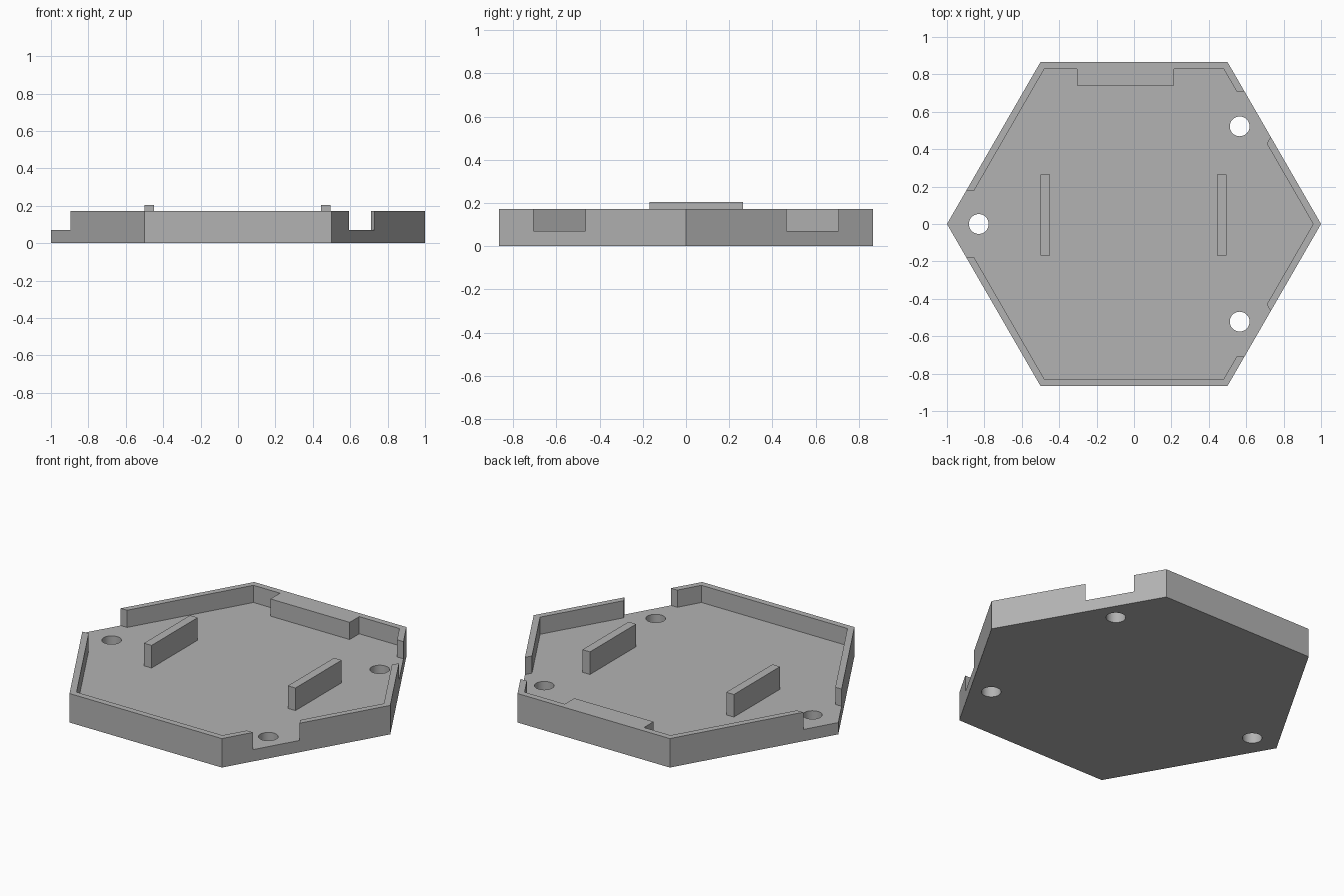
import bpy
import bmesh
from math import cos, sin, pi

if "Cube" in bpy.data.objects:
    bpy.data.objects.remove(bpy.data.objects["Cube"], do_unlink=True)

FLOOR, RIM, RIB_TOP = 0.07, 0.172, 0.204
APOTHEM = cos(pi / 6)

grey = bpy.data.materials.new("plain_grey")
grey.use_nodes = True
colour = (0.45, 0.45, 0.45, 1)
grey.diffuse_color = colour
grey.node_tree.nodes["Principled BSDF"].inputs["Base Color"].default_value = colour


def ring(radius, count, cx=0, cy=0):
    """Corner points of a regular polygon."""
    return [(cx + radius * cos(2 * pi * i / count),
             cy + radius * sin(2 * pi * i / count)) for i in range(count)]


def rect(x0, x1, y0, y1):
    return [(x0, y0), (x1, y0), (x1, y1), (x0, y1)]


def prism(name, outline, bottom, top):
    """Extrude a flat outline upwards."""
    bm = bmesh.new()
    face = bm.faces.new([bm.verts.new((x, y, bottom)) for x, y in outline])
    raised = bmesh.ops.extrude_face_region(bm, geom=[face])["geom"]
    verts = [v for v in raised if isinstance(v, bmesh.types.BMVert)]
    bmesh.ops.translate(bm, verts=verts, vec=(0, 0, top - bottom))
    bmesh.ops.recalc_face_normals(bm, faces=bm.faces)
    mesh = bpy.data.meshes.new(name)
    bm.to_mesh(mesh)
    bm.free()
    mesh.materials.append(grey)
    obj = bpy.data.objects.new(name, mesh)
    bpy.context.collection.objects.link(obj)
    return obj


def cut(target, outline, bottom, top=0.4):
    """Remove an extruded outline from the target."""
    cutter = prism("cutter", outline, bottom, top)
    cutter.hide_render = True
    mod = target.modifiers.new("cut", 'BOOLEAN')
    mod.operation, mod.solver, mod.object = 'DIFFERENCE', 'EXACT', cutter
    bpy.context.view_layer.objects.active = target
    bpy.ops.object.modifier_apply(modifier=mod.name)
    bpy.data.objects.remove(cutter, do_unlink=True)


# Hexagonal tray, hollowed around the thick block on the back wall
tray = prism("hexagonal_tray", ring(1, 6), 0, RIM)
inner = ring(0.958, 6)
block_y, wall_y = 0.74, 0.958 * APOTHEM
block = [(0.215, wall_y), (0.215, block_y), (-0.305, block_y), (-0.305, wall_y)]
cut(tray, inner[:2] + block + inner[2:], FLOOR)

# Gaps in the rim: one at the -x corner, one on each +x side
cut(tray, rect(-1.1, -0.8, -0.18, 0.18), FLOOR)
for side in (1, -1):
    cut(tray, [(0.5, 0.705 * side), (0.869, 0.705 * side), (0.68, 0.378 * side)], FLOOR)

# Round holes through the floor
for x, y in ((-0.83, 0), (0.565, 0.522), (0.565, -0.522)):
    cut(tray, ring(0.053, 32, x, y), -0.1)

# Two upright ribs on the floor
for name, x in (("right_rib", -0.5), ("left_rib", 0.445)):
    prism(name, rect(x, x + 0.05, -0.168, 0.265), FLOOR, RIB_TOP)

# Smooth hole walls, sharp elsewhere
bpy.ops.object.select_all(action='DESELECT')
tray.select_set(True)
bpy.context.view_layer.objects.active = tray
bpy.ops.object.shade_smooth_by_angle(angle=pi / 6)
